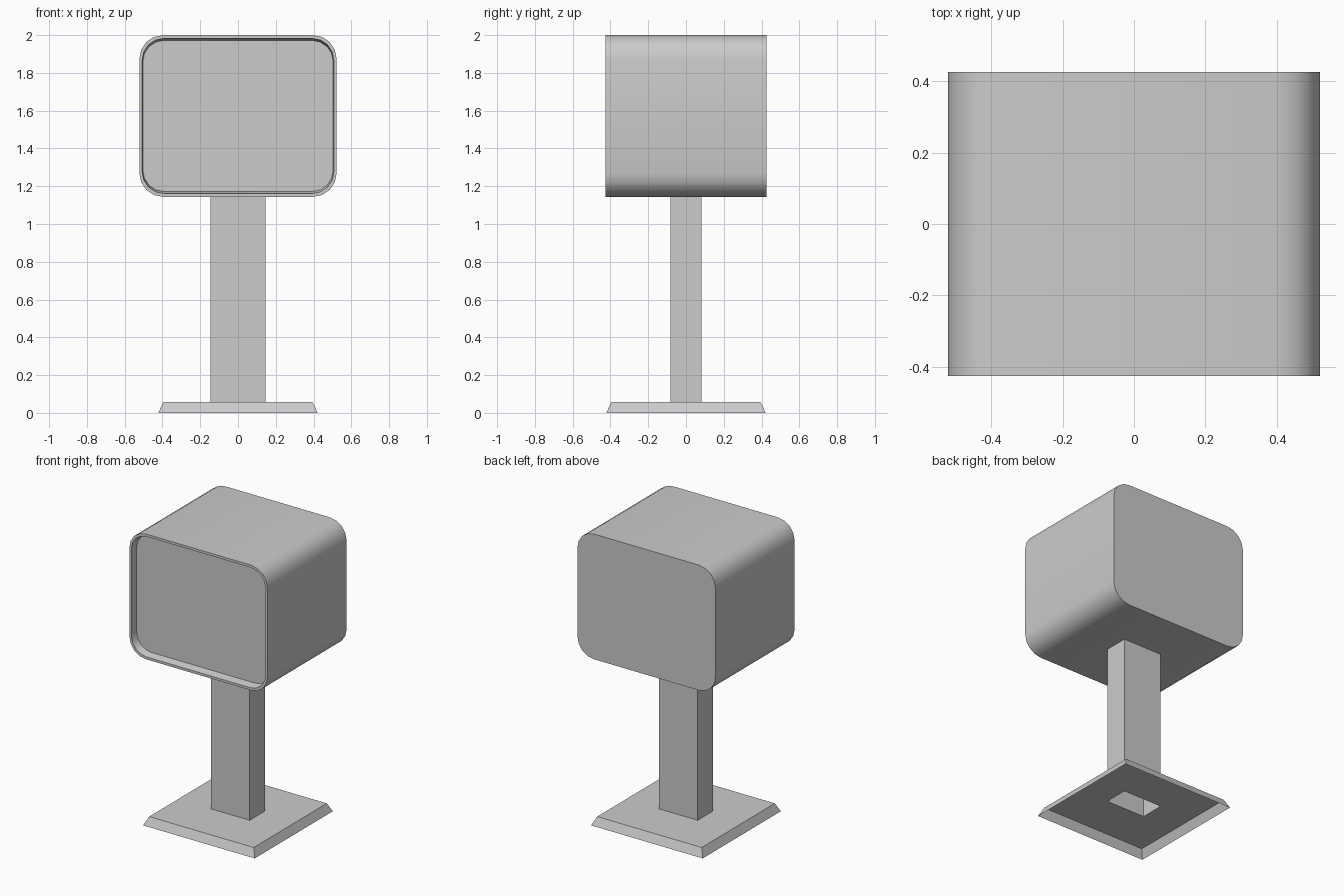
import bpy
import bmesh
from math import pi, sin, cos, radians

cube = bpy.data.objects.get("Cube")
if cube:
    bpy.data.objects.remove(cube)

grey = bpy.data.materials.new("light_grey")
grey.use_nodes = True
colour = (0.6, 0.6, 0.6, 1)
grey.diffuse_color = colour
grey.node_tree.nodes["Principled BSDF"].inputs["Base Color"].default_value = colour


def rounded_ring(y, half_w, half_h, radius, centre_z, steps=4):
    """Rounded rectangle facing the front at depth y."""
    points = []
    for q, (sx, sz) in enumerate([(1, 1), (-1, 1), (-1, -1), (1, -1)]):
        for i in range(steps + 1):
            a = (q + i / steps) * pi / 2
            points.append((sx * (half_w - radius) + radius * cos(a), y,
                           centre_z + sz * (half_h - radius) + radius * sin(a)))
    return points


def flat_ring(z, half_x, half_y):
    """Level rectangle at height z."""
    return [(sx * half_x, sy * half_y, z)
            for sx, sy in [(1, 1), (-1, 1), (-1, -1), (1, -1)]]


def loft(name, rings, cap_ends=False, bridge_only=True):
    """Join consecutive rings with quads, optionally closing both ends."""
    bm = bmesh.new()
    loops = [[bm.verts.new(p) for p in ring] for ring in rings]
    for a, b in zip(loops, loops[1:]):
        n = len(a)
        for i in range(n):
            j = (i + 1) % n
            bm.faces.new((a[i], a[j], b[j], b[i]))
    if cap_ends:
        bm.faces.new(loops[0][::-1])
        bm.faces.new(loops[-1])
        bmesh.ops.recalc_face_normals(bm, faces=bm.faces)
    mesh = bpy.data.meshes.new(name)
    bm.to_mesh(mesh)
    bm.free()
    mesh.materials.append(grey)
    obj = bpy.data.objects.new(name, mesh)
    bpy.context.collection.objects.link(obj)
    return obj


# Rounded housing with a thin rim and a recessed front panel
mid_z = 1.572
housing = loft("housing", [
    rounded_ring(0.427, 0.522, 0.428, 0.125, mid_z),
    rounded_ring(-0.427, 0.522, 0.428, 0.125, mid_z),
    rounded_ring(-0.427, 0.507, 0.411, 0.115, mid_z),
    rounded_ring(-0.375, 0.504, 0.400, 0.112, mid_z),
], cap_ends=True)
bpy.ops.object.select_all(action="DESELECT")
housing.select_set(True)
bpy.context.view_layer.objects.active = housing
bpy.ops.object.shade_smooth_by_angle(angle=radians(35))

# Hollow post, open at the bottom
plate_z = 0.057
post = (0.146, 0.082)
loft("post", [flat_ring(plate_z, *post), flat_ring(1.146, *post)])

# Sloped base shell, open underneath, with a hole below the post
loft("base", [
    flat_ring(0, 0.422, 0.422),
    flat_ring(plate_z, 0.395, 0.395),
    flat_ring(plate_z, *post),
])
